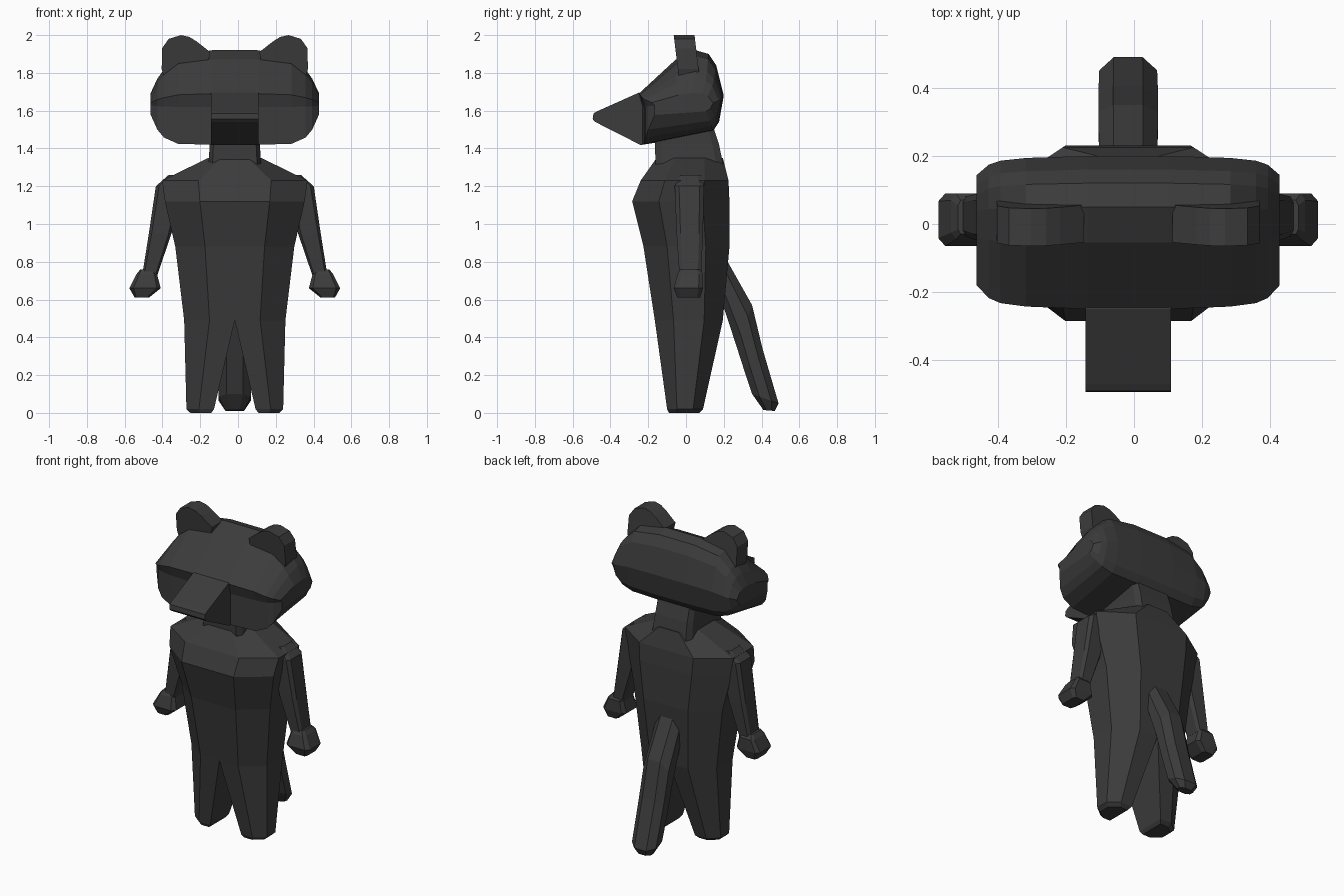
import bpy, bmesh

CX = -0.017  # the figure's symmetry plane
fur = bpy.data.materials.new("dark_fur")
fur.diffuse_color = (0.045, 0.045, 0.045, 1)


def loft(name, rings):
    """Skin a list of equal-length point rings and cap both ends."""
    bm = bmesh.new()
    loops = [[bm.verts.new((x + CX, y, z)) for x, y, z in r] for r in rings]
    n = len(loops[0])
    for a, b in zip(loops, loops[1:]):
        for i in range(n):
            j = (i + 1) % n
            bm.faces.new((a[i], a[j], b[j], b[i]))
    bm.faces.new(loops[0])
    bm.faces.new(loops[-1])
    bmesh.ops.recalc_face_normals(bm, faces=bm.faces)
    me = bpy.data.meshes.new(name)
    bm.to_mesh(me)
    bm.free()
    me.materials.append(fur)
    ob = bpy.data.objects.new(name, me)
    bpy.context.collection.objects.link(ob)
    return ob


def octagon(z, x0, x1, y0, y1, kx=0.5, ky=0.45):
    """Horizontal chamfered rectangle; kx, ky are the flat side fractions."""
    cx, cy = (x0 + x1) / 2, (y0 + y1) / 2
    hx, hy = (x1 - x0) / 2, (y1 - y0) / 2
    pts = [(-kx, -1), (kx, -1), (1, -ky), (1, ky),
           (kx, 1), (-kx, 1), (-1, ky), (-1, -ky)]
    return [(cx + hx * a, cy + hy * b, z) for a, b in pts]


def flip(rings, s):
    return [[(x * s, y, z) for x, y, z in r] for r in rings]


# torso: hips, waist, chest, sloping shoulders
torso = [(0.49, 0.268, -0.165, 0.195), (0.88, 0.315, -0.225, 0.23),
         (1.12, 0.37, -0.285, 0.23), (1.23, 0.385, -0.24, 0.225),
         (1.35, 0.14, -0.155, 0.195)]
loft("torso", [octagon(z, -h, h, a, b) for z, h, a, b in torso])

# neck
loft("neck", [octagon(z, -h, h, a, b, 0.85, 0.8) for z, h, a, b in
              [(1.30, 0.14, -0.16, 0.20), (1.42, 0.133, -0.165, 0.175),
               (1.56, 0.13, -0.16, 0.13)]])


def leg_ring(z, xi, xm, xo, y0, y1):
    c, h = (y0 + y1) / 2, 0.45 * (y1 - y0) / 2
    return [(xi, y0, z), (xm, y0, z), (xo, c - h, z),
            (xo, c + h, z), (xm, y1, z), (xi, y1, z)]


# sections shared by the paired limbs
leg = [leg_ring(0.49, 0.0, 0.134, 0.268, -0.165, 0.195),
       leg_ring(0.02, 0.11, 0.19, 0.256, -0.10, 0.09),
       leg_ring(0.0, 0.125, 0.18, 0.235, -0.09, 0.07)]
arm = [octagon(z, a, b, c, d, 0.75, 0.7) for z, a, b, c, d in
       [(1.26, 0.27, 0.35, -0.03, 0.08), (1.20, 0.28, 0.418, -0.06, 0.095),
        (0.95, 0.335, 0.455, -0.05, 0.09), (0.73, 0.41, 0.49, -0.035, 0.08)]]
hand = [octagon(z, a, b, c, d, 0.75, 0.7) for z, a, b, c, d in
        [(0.76, 0.44, 0.50, -0.03, 0.07), (0.735, 0.412, 0.52, -0.045, 0.09),
         (0.66, 0.392, 0.558, -0.065, 0.09), (0.61, 0.455, 0.53, -0.045, 0.075)]]
ear_outline = [(0.15, 1.80), (0.13, 1.91), (0.20, 1.965), (0.24, 1.99), (0.285, 2.0),
               (0.35, 1.98), (0.385, 1.93), (0.387, 1.82), (0.37, 1.76)]
ear = [[(x, y + (1.9 - z) * 0.12, z) for x, z in ear_outline] for y in (-0.053, 0.057)]

for side, s in (("right", 1), ("left", -1)):
    loft(side + "_leg", flip(leg, s))
    loft(side + "_arm", flip(arm, s))
    loft(side + "_hand", flip(hand, s))
    loft(side + "_ear", flip(ear, s))

# head: one side profile carried across x, shrinking towards the cheeks
profile = [(-0.23, 1.42), (-0.23, 1.62), (-0.25, 1.69), (-0.055, 1.87), (0.05, 1.92),
           (0.12, 1.90), (0.16, 1.84), (0.20, 1.68), (0.175, 1.54), (0.145, 1.495)]
spans = [(0.12, 1, 1, 1), (0.30, 0.97, 0.9, 0.98), (0.375, 0.93, 0.65, 0.82),
         (0.41, 0.87, 0.48, 0.62), (0.445, 0.72, 0.22, 0.25)]
stations = [(-x, a, u, d) for x, a, u, d in reversed(spans)] + spans
PIVOT = 1.63
loft("head", [[(x, y * a, PIVOT + (z - PIVOT) * (u if z > PIVOT else d))
               for y, z in profile] for x, a, u, d in stations])

# snout: wedge of constant width
snout = [(-0.10, 1.44), (-0.24, 1.418), (-0.48, 1.54), (-0.494, 1.555),
         (-0.49, 1.585), (-0.47, 1.597), (-0.25, 1.695), (-0.10, 1.69)]
loft("snout", [[(x, y, z) for y, z in snout] for x in (-0.126, 0.126)])

# tail: slanted rings running from outer (back) edge to inner edge
tail = []
for yo, zo, yi, zi, w in [(0.17, 0.88, 0.14, 0.66, 0.06), (0.215, 0.81, 0.18, 0.62, 0.085),
                          (0.35, 0.57, 0.265, 0.36, 0.088), (0.405, 0.34, 0.31, 0.22, 0.088),
                          (0.49, 0.05, 0.35, 0.10, 0.085), (0.47, 0.01, 0.41, 0.015, 0.05)]:
    tail.append([(x, yi + (yo - yi) * t, zi + (zo - zi) * t) for x, _, t in
                 [(px, 0, (py + 1) / 2) for px, py, _ in octagon(0, -1, 1, -1, 1)]])
    tail[-1] = [(x * w, y, z) for x, y, z in tail[-1]]
loft("tail", tail)
